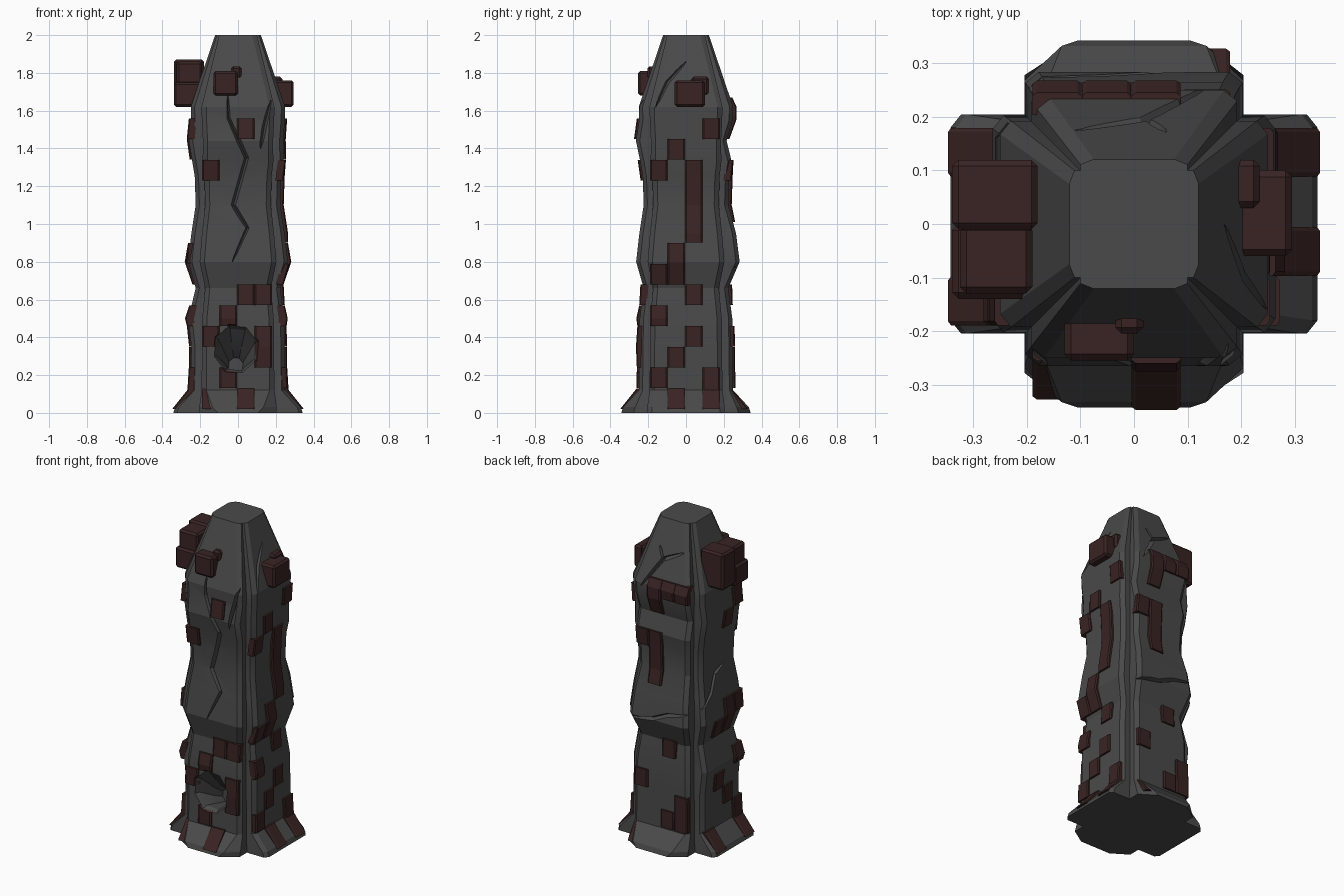
import bpy, bmesh, math
from mathutils import Vector

if "Cube" in bpy.data.objects:
    bpy.data.objects.remove(bpy.data.objects["Cube"])


def material(name, rgb):
    m = bpy.data.materials.new(name)
    m.diffuse_color = (*rgb, 1)
    m.use_nodes = True
    m.node_tree.nodes["Principled BSDF"].inputs["Base Color"].default_value = m.diffuse_color
    return m


STONE = material("dark grey stone", (0.068, 0.068, 0.068))
RUST = material("dark maroon brick", (0.042, 0.017, 0.017))
SIDES = ("front", "right", "back", "left")

# Shared wavy profile: ring heights and depths, plus a few bulges per side
Z = [0, .03, .12, .35, .5, .66, .8, .95, 1.1, 1.25, 1.33, 1.44, 1.55, 1.62, 2]
P = [.343, .333, .25, .247, .245, .224, .264, .247, .224, .229, .242, .24, .248, .25, .121]
BULGE = {("back", .8): .02, ("back", .95): .018, ("back", 1.44): -.025,
         ("front", 1.44): .025, ("left", 1.44): .02, ("left", .5): .018}
D = {s: [p + BULGE.get((s, z), 0) for z, p in zip(Z, P)] for s in SIDES}
W = [min(.205, .1 + .72 * (p - .121)) for p in P]   # half width of each arm


def depth(side, z):
    z = min(max(z, 0), 2)
    for i in range(len(Z) - 1):
        if z <= Z[i + 1]:
            t = (z - Z[i]) / (Z[i + 1] - Z[i])
            return D[side][i] * (1 - t) + D[side][i + 1] * t


def place(side, u, d, z):
    return {"front": (u, -d, z), "back": (u, d, z),
            "right": (d, u, z), "left": (-d, u, z)}[side]


def finish(bm, name, mat):
    bmesh.ops.recalc_face_normals(bm, faces=bm.faces)
    me = bpy.data.meshes.new(name)
    bm.to_mesh(me)
    bm.free()
    me.materials.append(mat)
    ob = bpy.data.objects.new(name, me)
    bpy.context.collection.objects.link(ob)
    return ob


def loft(bm, rings):
    """Skin a stack of closed rings and cap both ends."""
    rows = [[bm.verts.new(p) for p in r] for r in rings]
    n = len(rows[0])
    for a, b in zip(rows, rows[1:]):
        for k in range(n):
            bm.faces.new((a[k], a[(k + 1) % n], b[(k + 1) % n], b[k]))
    bm.faces.new(rows[0][::-1])
    bm.faces.new(rows[-1])


# Column: plus-shaped section with bevelled arms and notched corners
rings = []
for i, z in enumerate(Z):
    w, ring = W[i], []
    for side, sgn, cx, cy in zip(SIDES, (1, 1, -1, -1), (1, 1, -1, -1), (-1, 1, 1, -1)):
        d = D[side][i]
        f, b = w - .025, (.01 if z == 2 else .02)
        if z < .1 and side in ("front", "back"):
            f, b = .105 + z, .065
        for u, dd in ((-w, d - b), (-f, d), (f, d), (w, d - b)):
            ring.append(place(side, u * sgn, dd, z))
        ring.append((cx * w, cy * w, z))
    rings.append(ring)
bm = bmesh.new()
loft(bm, rings)
column = finish(bm, "column", STONE)


def carve(target, tube):
    """Cut a lofted shape out of the target."""
    bm = bmesh.new()
    loft(bm, tube)
    cutter = finish(bm, "cutter", STONE)
    cutter.hide_render = True
    mod = target.modifiers.new("cut", "BOOLEAN")
    mod.operation, mod.solver, mod.object = "DIFFERENCE", "EXACT", cutter
    bpy.context.view_layer.objects.active = target
    bpy.ops.object.modifier_apply(modifier=mod.name)
    bpy.data.objects.remove(cutter)


def crack(side, pts, width=.036):
    """Carve a tapering V groove along a zigzag of (u, z) points."""
    fine = []
    for a, b in zip(pts, pts[1:]):
        fine += [Vector(a).lerp(Vector(b), k / 4) for k in range(4)]
    fine.append(Vector(pts[-1]))
    n, tube = len(fine), []
    for k, p in enumerate(fine):
        t = (fine[min(k + 1, n - 1)] - fine[max(k - 1, 0)]).normalized()
        h = width / 2 * (.12 + .88 * abs(math.sin(math.pi * k / (n - 1))) ** .6)
        o, d = Vector((-t.y, t.x)) * h, depth(side, p.y)
        l, r = p + o, p - o
        tube.append([place(side, l.x, d + .015, l.y), place(side, r.x, d + .015, r.y),
                     place(side, p.x, d - .03, p.y)])
    carve(column, tube)


# Cracks
crack("front", [(-.055, 1.68), (-.05, 1.56), (.045, 1.35), (-.025, 1.1), (.05, .98), (-.03, .8)])
crack("front", [(.175, 1.66), (.14, 1.52), (.12, 1.4)])
crack("right", [(-.16, 1.62), (-.1, 1.75), (0, 1.86)], .03)
crack("back", [(.21, .77), (.05, .8), (-.06, .85), (-.2, .88)])
crack("left", [(.19, .9), (.1, .97), (.04, 1.07), (-.06, 1.1)])
crack("back", [(-.11, 1.84), (.02, 1.78), (.14, 1.6)])
crack("back", [(.02, 1.77), (.06, 1.85)], .024)

# Broken hollow low on the front
hollow = []
for y, r, cz in ((-.3, .145, .345), (-.22, .105, .335), (-.14, .06, .28), (-.08, .04, .25)):
    angles = [math.tau * k / 8 + .3 for k in range(8)]
    hollow.append([(-.012 + r * math.cos(a), y, cz + 1.1 * r * math.sin(a)) for a in angles])
carve(column, hollow)

bpy.ops.object.select_all(action="DESELECT")
column.select_set(True)
bpy.context.view_layer.objects.active = column
bpy.ops.object.shade_smooth_by_angle(angle=math.radians(18))

# Bricks sit on a grid: four columns per side, courses 0.11 high.
# For each column, the courses that are raised; neighbours merge into one tall brick.
COURSES = {
    "front": ([0, 3, 11], [1, 4], [0, 5, 13], [2, 3, 5]),
    "right": ([1, 4, 6, 11], [0, 2, 6, 7, 12], [3, 5, 8, 9, 10, 11], [0, 1, 13]),
    "back": ([1, 2, 14], [1, 5, 14], [9, 10, 11, 13, 14], [0, 3, 11]),
    "left": ([0, 1, 4, 7, 13], [2, 6, 7, 12], [3, 6], [0]),
}


def brick(bm, side, u0, u1, z0, z1):
    """Raised plate with bevelled edges that follows the wavy side."""
    e, tube = .008, []
    for z in [z0] + [z for z in Z if z0 + .02 < z < z1 - .02] + [z1]:
        d = depth(side, z)
        if side in ("front", "back") and z1 < .14 and max(abs(u0), abs(u1)) > .15:
            d -= .02
        out = d + (.012 if z in (z0, z1) else .018)
        tube.append([place(side, u, q, z) for u, q in
                     ((u0, d - .03), (u0, out - .006), (u0 + e, out),
                      (u1 - e, out), (u1, out - .006), (u1, d - .03))])
    loft(bm, tube)


for side, columns in COURSES.items():
    bm = bmesh.new()
    for c, rows in enumerate(columns):
        u0 = -.19 + .0925 * c
        for r in rows:
            if r - 1 in rows:
                continue
            top = r
            while top + 1 in rows:
                top += 1
            brick(bm, side, u0 + .0005, u0 + .092, .021 + .11 * r, .129 + .11 * top)
    ob = finish(bm, side + "_bricks", RUST)
    if side == "front":
        carve(ob, hollow)

# Loose blocks jutting from the tapered top (x, y, z ranges)
BLOCKS = [((-.13, 0), (-.255, -.16), (1.68, 1.81)), ((-.035, .018), (-.205, -.14), (1.77, 1.835)),
          ((.16, .295), (-.06, .1), (1.62, 1.76)), ((.15, .235), (.03, .12), (1.68, 1.78)),
          ((-.34, -.19), (-.14, 0), (1.62, 1.75)), ((-.34, -.18), (-.01, .12), (1.64, 1.87)),
          ((-.325, -.19), (-.13, 0), (1.74, 1.86))]
bm = bmesh.new()
for box in BLOCKS:
    for v in bmesh.ops.create_cube(bm, size=1)["verts"]:
        v.co = [(a + b) / 2 + c * (b - a) for (a, b), c in zip(box, v.co)]
bmesh.ops.bevel(bm, geom=bm.edges[:], offset=.012, segments=1, affect="EDGES")
finish(bm, "loose_blocks", RUST)
